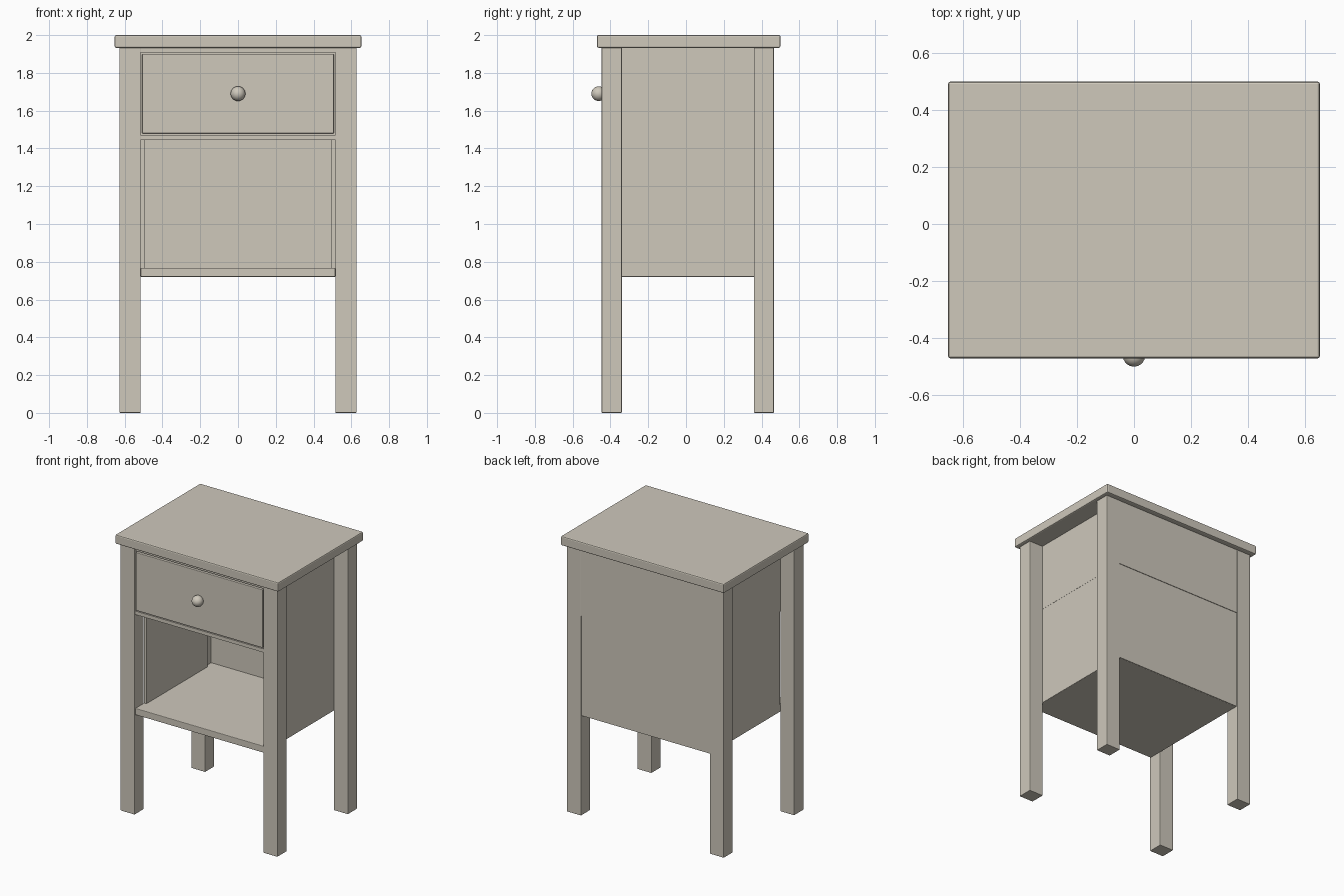
import bpy, bmesh, math
from mathutils import Matrix

if "Cube" in bpy.data.objects:
    bpy.data.objects.remove(bpy.data.objects["Cube"])

paint = bpy.data.materials.new("warm grey paint")
paint.diffuse_color = (0.62, 0.58, 0.50, 1)
paint.use_nodes = True
paint.node_tree.nodes["Principled BSDF"].inputs["Base Color"].default_value = paint.diffuse_color


def finish(name, bm):
    me = bpy.data.meshes.new(name)
    bm.to_mesh(me)
    bm.free()
    me.materials.append(paint)
    ob = bpy.data.objects.new(name, me)
    bpy.context.collection.objects.link(ob)
    return ob


def box(name, x, y, z, bevel=0.0):
    """Box from (min, max) ranges, with optional rounded edges."""
    bm = bmesh.new()
    bmesh.ops.create_cube(bm, size=1)
    for v in bm.verts:
        v.co = [r[0] if c < 0 else r[1] for c, r in zip(v.co, (x, y, z))]
    if bevel:
        bmesh.ops.bevel(bm, geom=bm.edges[:], offset=bevel, segments=2,
                        profile=0.5, affect='EDGES')
    return finish(name, bm)


# Table top
box("table_top", (-0.653, 0.653), (-0.472, 0.50), (1.933, 2.0), 0.008)

# Legs and lower side panels
for s, side in ((-1, "left"), (1, "right")):
    xl = sorted((s * 0.515, s * 0.628))
    box(f"front_leg_{side}", xl, (-0.447, -0.34), (0, 1.935), 0.004)
    box(f"back_leg_{side}", xl, (0.36, 0.465), (0, 1.935), 0.004)
    box(f"side_panel_{side}", sorted((s * 0.495, s * 0.516)), (-0.34, 0.36), (0.722, 1.446))

# Back panel and open shelf
box("back_panel", (-0.515, 0.515), (0.425, 0.459), (0.722, 1.446))
box("shelf", (-0.515, 0.515), (-0.44, 0.455), (0.72, 0.768), 0.004)

# Drawer housing with rails above and below the drawer
box("drawer_housing", (-0.517, 0.517), (-0.415, 0.463), (1.446, 1.934))
box("bottom_rail", (-0.515, 0.515), (-0.44, -0.41), (1.446, 1.472))
box("top_rail", (-0.515, 0.515), (-0.44, -0.41), (1.908, 1.934))
box("drawer_front", (-0.507, 0.507), (-0.445, -0.41), (1.48, 1.90), 0.003)

# Round knob with a short stem
bm = bmesh.new()
bmesh.ops.create_uvsphere(bm, u_segments=32, v_segments=16, radius=0.039)
bmesh.ops.translate(bm, verts=bm.verts, vec=(0, -0.462, 1.69))
for f in bm.faces:
    f.smooth = True
finish("drawer_knob", bm)
bm = bmesh.new()
bmesh.ops.create_cone(bm, cap_ends=True, segments=24, radius1=0.02, radius2=0.02, depth=0.03,
                      matrix=Matrix.Translation((0, -0.44, 1.69)) @ Matrix.Rotation(math.pi / 2, 4, 'X'))
finish("knob_stem", bm)
